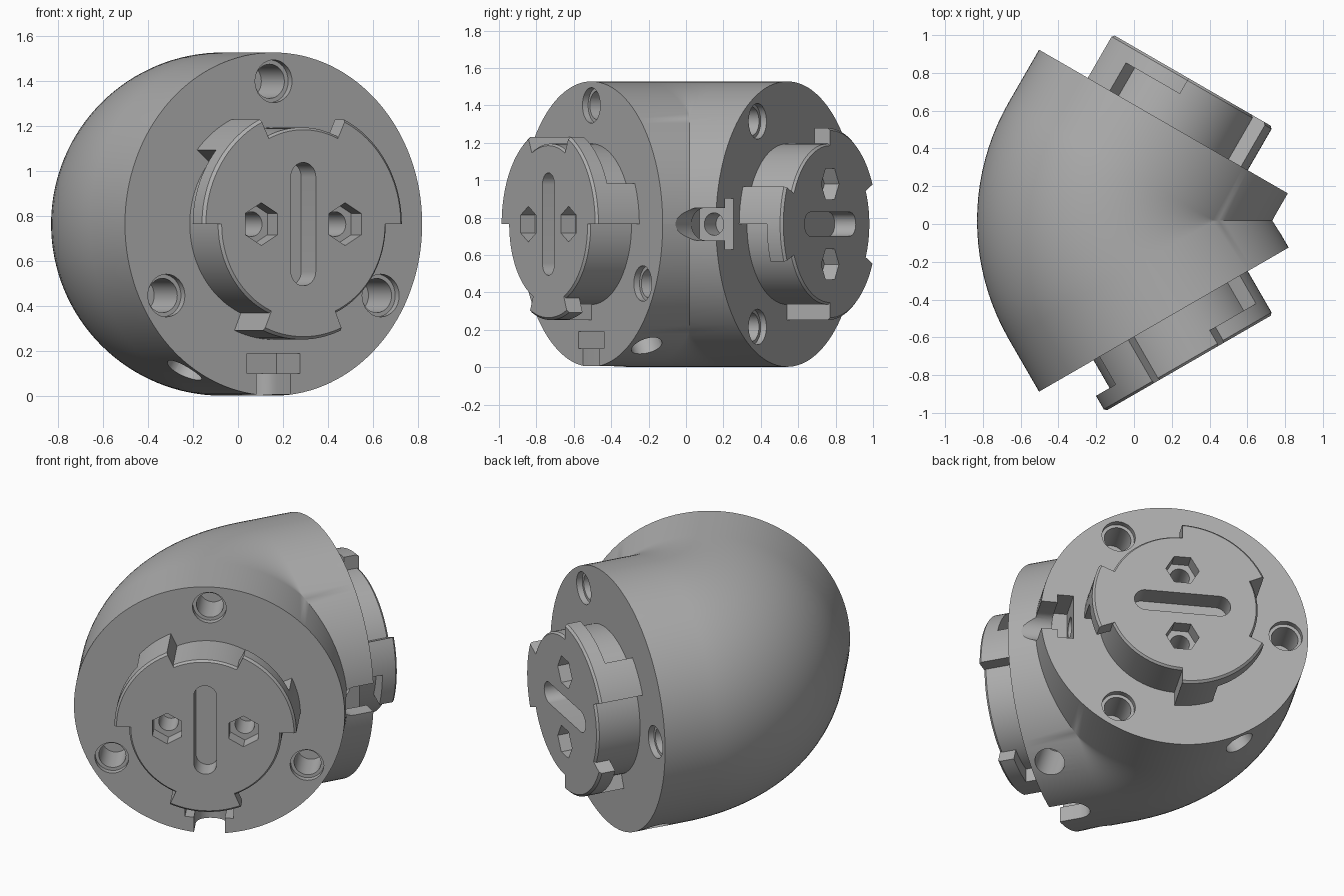
import bpy, bmesh
from math import pi, cos, sin, radians
from mathutils import Matrix, Vector

if "Cube" in bpy.data.objects:
    bpy.data.objects.remove(bpy.data.objects["Cube"], do_unlink=True)

# Main sizes
R = 0.763                  # pipe radius
BEND = 0.493               # bend radius of the centre line
PIVOT_X, MID_Y, AXIS_Z = 0.425, 0.0175, 0.765
STRAIGHT = 0.32            # straight length behind each end face
PLUG_H, LIP_H = 0.265, 0.17
CORE_R, LUG_R = 0.43, 0.513

grey = bpy.data.materials.new("plain grey")
grey.use_nodes = True
colour = (0.42, 0.42, 0.42, 1)
grey.diffuse_color = colour
grey.node_tree.nodes["Principled BSDF"].inputs["Base Color"].default_value = colour


def loft(name, rings, matrix=Matrix()):
    """Closed solid through rings that all have the same point count."""
    bm = bmesh.new()
    loops = [[bm.verts.new(matrix @ Vector(p)) for p in ring] for ring in rings]
    count = len(rings[0])
    for low, high in zip(loops, loops[1:]):
        for i in range(count):
            j = (i + 1) % count
            bm.faces.new((low[i], low[j], high[j], high[i]))
    bm.faces.new(loops[0][::-1])
    bm.faces.new(loops[-1])
    bmesh.ops.remove_doubles(bm, verts=bm.verts, dist=0.0002)
    bmesh.ops.recalc_face_normals(bm, faces=bm.faces)
    mesh = bpy.data.meshes.new(name)
    bm.to_mesh(mesh)
    bm.free()
    mesh.materials.append(grey)
    obj = bpy.data.objects.new(name, mesh)
    bpy.context.collection.objects.link(obj)
    return obj


def prism(name, outline, low, high, matrix):
    return loft(name, [[(x, y, h) for x, y in outline] for h in (low, high)], matrix)


def circle(r, count=32, x=0, y=0, start=0):
    return [(x + r * cos(start + 2 * pi * i / count),
             y + r * sin(start + 2 * pi * i / count)) for i in range(count)]


def stadium(r, low, high):
    top = [(r * cos(pi * i / 16), high + r * sin(pi * i / 16)) for i in range(17)]
    return top + [(-x, low + high - y) for x, y in top]


def cut(target, outline, low, high, matrix):
    cutter = prism("cutter", outline, low, high, matrix)
    cutter.hide_render = True
    mod = target.modifiers.new("cut", "BOOLEAN")
    mod.operation, mod.solver, mod.object = "DIFFERENCE", "EXACT", cutter
    bpy.context.view_layer.objects.active = target
    bpy.ops.object.modifier_apply(modifier=mod.name)
    bpy.data.objects.remove(cutter, do_unlink=True)


def end_frame(side, turn):
    """Frame on an end face: local z points out of the pipe."""
    n = Vector((0.5, side * cos(pi / 6), 0))
    up = Vector((0, 0, 1))
    a = up.cross(n)
    centre = Vector((PIVOT_X - BEND * cos(pi / 6), MID_Y + side * BEND / 2, AXIS_Z)) + n * STRAIGHT
    m = Matrix((a, up, n)).transposed().to_4x4()
    m.translation = centre
    return m @ Matrix.Rotation(radians(turn), 4, "Z")


front, back = end_frame(-1, 0), end_frame(1, -90)


# Elbow body: round outside bend, mitred inside corner
def body_ring(beta, at_face=False):
    ring = []
    for u, v in circle(R, 128):
        p = front @ Vector((u, v, 0))
        if not at_face:
            rho = BEND - u
            if rho > 0:
                p = Vector((PIVOT_X - rho * cos(beta), MID_Y - rho * sin(beta), p.z))
            else:
                s = (MID_Y - p.y) / cos(pi / 6)
                p = Vector((p.x - s / 2, MID_Y, p.z))
        ring.append(p)
    return ring


half = [body_ring(0, True)] + [body_ring(pi / 6 * (1 - i / 10)) for i in range(11)]
other = [[Vector((p.x, 2 * MID_Y - p.y, p.z)) for p in ring] for ring in half[-2::-1]]
body = loft("elbow_body", half + other)


def radial(frame, angle):
    """Frame whose z axis runs outward along a pipe radius."""
    return frame @ Matrix.Rotation(radians(angle + 90), 4, "Z") @ Matrix.Rotation(pi / 2, 4, "X")


for frame, side_holes in ((front, (-59, -121)), (back, (31,))):
    # Stepped screw holes in the end face
    for angle in (90, 210, 330):
        x, y = 0.635 * cos(radians(angle)), 0.635 * sin(radians(angle))
        cut(body, circle(0.095, 32, x, y), -0.035, 0.05, frame)
        cut(body, circle(0.076, 32, x, y), -0.24, 0.05, frame)
    # Open channel with a nut slot and pin hole at the rim
    rim = radial(frame, -90)
    cut(body, stadium(0.087, -0.12, 0.1), 0.575, 1.2, rim)
    cut(body, [(-0.137, -0.21), (0.137, -0.21), (0.137, 0.05), (-0.137, 0.05)], 0.575, 0.665, rim)
    cut(body, circle(0.06, 32, 0, -0.12), 0.45, 0.7, rim)
    # Holes in the pipe wall
    for angle in side_holes:
        cut(body, circle(0.085, 32, 0, -0.115), 0.5, 1.0, radial(frame, angle))


# Bayonet plugs: lugs with a deep stop followed by a thin lip
segments = []
for start, stop, end, gap_end in ((0, 25, 65, 115), (115, 140, 180, 247), (247, 270, 293, 360)):
    segments += [(start, stop, LUG_R, LUG_R), (stop, end, CORE_R, LUG_R), (end, gap_end, CORE_R, CORE_R)]


def plug_ring(level, h, scale=1):
    ring = []
    for seg in segments:
        steps = max(6, (seg[1] - seg[0]) // 3)
        for i in range(steps + 1):
            t = radians(seg[0] + (seg[1] - seg[0]) * i / steps)
            r = seg[2 + level] * scale
            ring.append((r * cos(t), r * sin(t), h))
    return ring


plugs = []
for name, frame in (("front_plug", front), ("back_plug", back)):
    plug = loft(name, [plug_ring(0, -0.02), plug_ring(0, LIP_H), plug_ring(1, LIP_H),
                       plug_ring(1, PLUG_H - 0.013), plug_ring(1, PLUG_H, 0.975)], frame)
    cut(plug, stadium(0.064, -0.21, 0.21), PLUG_H - 0.13, 0.4, frame)
    for x in (-0.215, 0.215):
        cut(plug, circle(0.095, 6, x, 0, pi / 2), PLUG_H - 0.09, 0.4, frame)
        cut(plug, circle(0.055, 24, x, 0), 0.01, 0.4, frame)
    plugs.append(plug)

# Smooth curves, sharp edges
bpy.ops.object.select_all(action="DESELECT")
for obj in [body] + plugs:
    obj.select_set(True)
bpy.context.view_layer.objects.active = body
bpy.ops.object.shade_smooth_by_angle(angle=radians(30))
